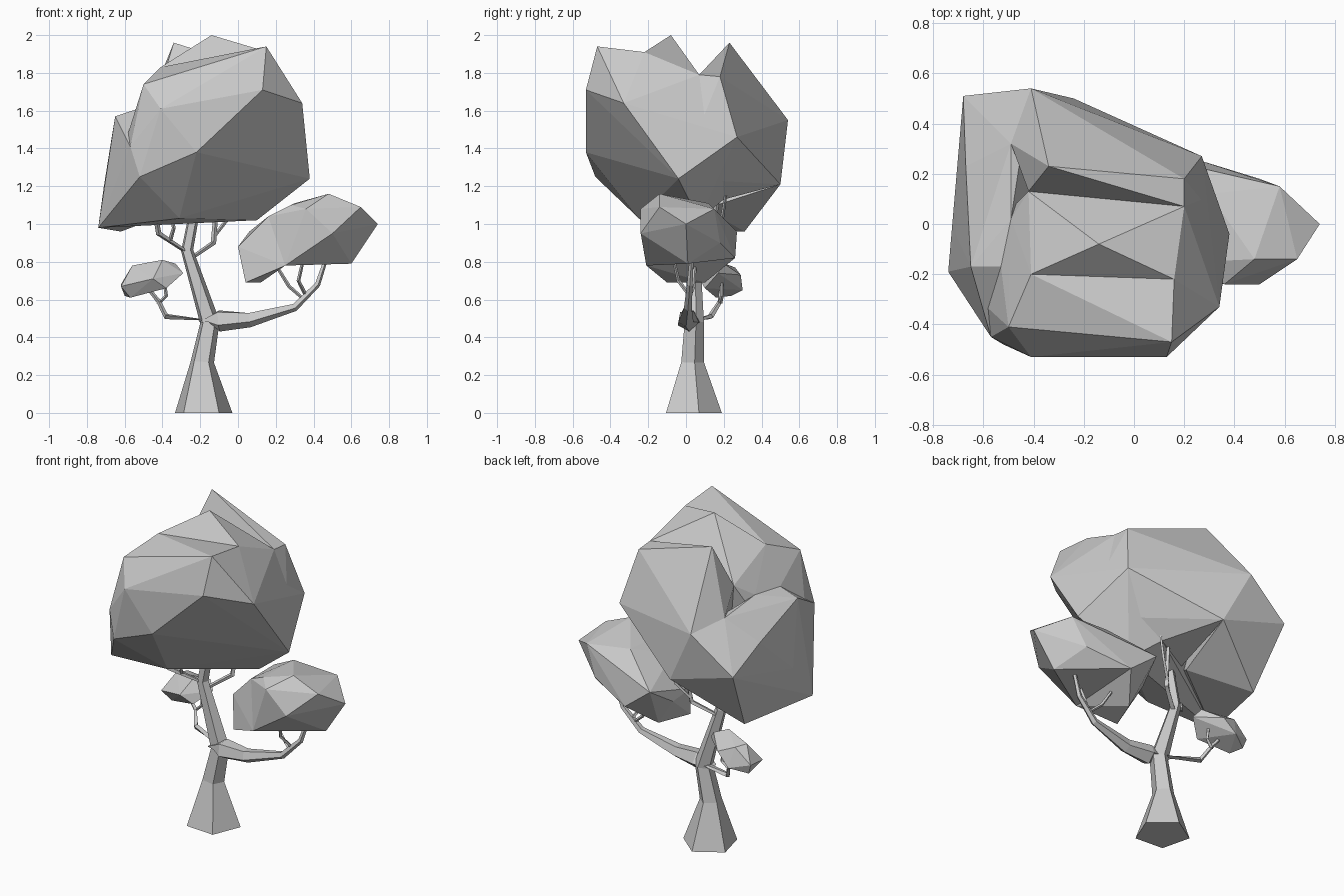
import bpy
import bmesh
import math
from mathutils import Vector

default_cube = bpy.data.objects.get("Cube")
if default_cube:
    bpy.data.objects.remove(default_cube, do_unlink=True)

# One plain grey for the whole tree
grey = bpy.data.materials.new("plain_grey")
grey.use_nodes = True
colour = (.6, .6, .6, 1)
grey.diffuse_color = colour
for node in grey.node_tree.nodes:
    if node.type == "BSDF_PRINCIPLED":
        node.inputs["Base Color"].default_value = colour


def finish(name, mesh_builder):
    """Turn a bmesh into a flat-shaded object with the grey material."""
    bmesh.ops.recalc_face_normals(mesh_builder, faces=mesh_builder.faces[:])
    mesh = bpy.data.meshes.new(name)
    mesh_builder.to_mesh(mesh)
    mesh_builder.free()
    mesh.materials.append(grey)
    part = bpy.data.objects.new(name, mesh)
    bpy.context.scene.collection.objects.link(part)
    return part


def foliage(name, corners):
    """Faceted leaf mass: the convex hull of its corner points."""
    builder = bmesh.new()
    for corner in corners:
        builder.verts.new(corner)
    bmesh.ops.convex_hull(builder, input=builder.verts[:])
    loose = [vertex for vertex in builder.verts if not vertex.link_faces]
    bmesh.ops.delete(builder, geom=loose, context="VERTS")
    return finish(name, builder)


def limb(name, path, radii, sides=4, phase=0):
    """Tapered low-poly limb that follows a path, closed at both ends."""
    builder = bmesh.new()
    points = [Vector(point) for point in path]
    last = len(points) - 1
    rings = []
    for index, (centre, radius) in enumerate(zip(points, radii)):
        before = points[max(index - 1, 0)]
        after = points[min(index + 1, last)]
        direction = after - before if index else Vector((0, 0, 1))
        turn = Vector((0, 0, 1)).rotation_difference(direction)
        ring = []
        for side in range(sides):
            angle = phase + math.tau * side / sides
            offset = Vector((math.cos(angle), math.sin(angle), 0)) * radius
            ring.append(builder.verts.new(centre + turn @ offset))
        rings.append(ring)
    for lower, upper in zip(rings, rings[1:]):
        for side in range(sides):
            following = (side + 1) % sides
            builder.faces.new((lower[side], lower[following],
                               upper[following], upper[side]))
    builder.faces.new(rings[0][::-1])
    builder.faces.new(rings[last])
    return finish(name, builder)


def twig(name, path, thickness=.012):
    """Thin branch that narrows slightly towards its tip."""
    radii = [thickness * (1 - index / (len(path) + 3)) for index in range(len(path))]
    return limb(name, path, radii)


# Corners shared by neighbouring crown lobes
valley_left = (-.42, .13, 1.7)
valley_right = (.2, .07, 1.79)
saddle_left = (-.41, -.2, 1.83)
saddle_right = (.16, -.22, 1.91)
right_corner = (.38, -.04, 1.24)
right_back = (.27, .27, 1.46)
back_high = (-.41, .54, 1.55)
back_low = (-.24, .5, 1.21)
gully = (-.49, .32, 1.59)
left_dip = (-.49, .02, 1.62)
left_notch = (-.53, -.17, 1.61)
left_front = (-.57, -.45, 1.41)
left_tip = (-.74, -.19, .98)
underside = (-.04, .2, 1.13)

# Crown: front lobe with a ridge, middle peak, rear peak and low left lobe
foliage("crown_front_lobe", [
    valley_left, valley_right, saddle_left, saddle_right, right_corner,
    right_back, left_dip, left_notch, left_front, left_tip, underside,
    (.15, -.47, 1.94), (.34, -.33, 1.64), (.13, -.53, 1.71),
    (-.22, -.53, 1.38), (-.41, -.53, 1.61), (-.5, -.41, 1.74),
    (-.52, -.48, 1.25), (-.31, -.25, 1.03), (.1, .07, 1.02),
])
foliage("crown_middle_peak", [
    valley_left, valley_right, saddle_left, saddle_right,
    (-.14, -.08, 2),
])
foliage("crown_back_lobe", [
    valley_left, valley_right, right_corner, right_back,
    back_high, back_low, gully, underside,
    (-.34, .23, 1.96), (.2, .18, 1.78), (-.3, 0, 1.1),
])
foliage("crown_left_lobe", [
    left_dip, left_notch, left_front, left_tip, gully, back_high, back_low,
    (-.65, -.17, 1.57), (-.67, .23, 1.45), (-.68, .51, 1.34),
    (-.62, .31, .96), (-.71, -.04, 1.2), (-.3, .1, 1.08),
])

# Lower leaf masses: the right one has a drooping inner end
inner_top = (.16, -.1, 1.04)
inner_front = (.25, -.21, .78)
inner_back = (.24, .26, .82)
inner_rear_tip = (.06, .27, .96)
foliage("right_leaf_mass", [
    inner_top, inner_front, inner_back, inner_rear_tip,
    (.28, -.15, 1.1), (.48, -.14, 1.16), (.65, -.14, 1.09), (.74, 0, 1),
    (.6, .01, .79), (.5, -.24, .95), (.36, -.24, 1.08),
    (.5, .18, .9), (.58, .15, 1.08), (.3, .12, 1.11),
])
foliage("right_leaf_droop", [
    inner_top, inner_front, inner_back, inner_rear_tip,
    (0, -.05, .88), (.04, -.1, .69), (.12, .1, .69), (.02, .1, .85),
])
foliage("left_leaf_mass", [
    (-.62, .13, .67), (-.62, .25, .68), (-.56, .2, .78), (-.4, .15, .81),
    (-.33, .2, .79), (-.29, .17, .74), (-.38, .1, .66),
    (-.57, .16, .61), (-.6, .24, .62), (-.5, .3, .65),
    (-.42, .29, .73), (-.52, .26, .77), (-.45, .07, .71),
])

# Flared five-sided trunk that bends towards the crown
limb("trunk",
     [(-.185, .03, 0), (-.19, .03, .27), (-.15, .04, .48),
      (-.27, .04, .86), (-.22, .04, 1.12)],
     [.16, .065, .055, .034, .028], sides=5, phase=math.radians(14))

# Heavy right branch and the slim left one
limb("right_branch",
     [(-.17, .03, .48), (-.1, .01, .49), (.06, 0, .495), (.3, .01, .56),
      (.42, .02, .68), (.47, .03, .83)],
     [.05, .06, .042, .022, .016, .011], sides=5)
limb("left_branch",
     [(-.17, .05, .49), (-.38, .13, .51), (-.42, .18, .59), (-.5, .19, .69)],
     [.026, .016, .012, .009])

# Twigs that reach into the leaves
twig("right_inner_twig", [(.35, .01, .6), (.27, .04, .67), (.19, .05, .8)])
twig("right_outer_twig", [(.36, .02, .62), (.32, -.04, .7), (.35, -.07, .83)])
twig("left_inner_twig", [(-.42, .18, .58), (-.38, .19, .62), (-.39, .19, .7)])
twig("crown_left_twig", [(-.27, .04, .85), (-.42, -.09, .95), (-.45, -.15, 1.12)], .018)
twig("crown_left_side_twig", [(-.36, -.04, .91), (-.34, -.08, .98), (-.37, -.1, 1.12)])
twig("crown_right_twig", [(-.26, .04, .81), (-.13, .13, .9), (-.11, .17, 1.15)], .018)
twig("crown_right_side_twig", [(-.13, .14, .93), (-.06, .19, 1.02), (-.02, .21, 1.15)])
